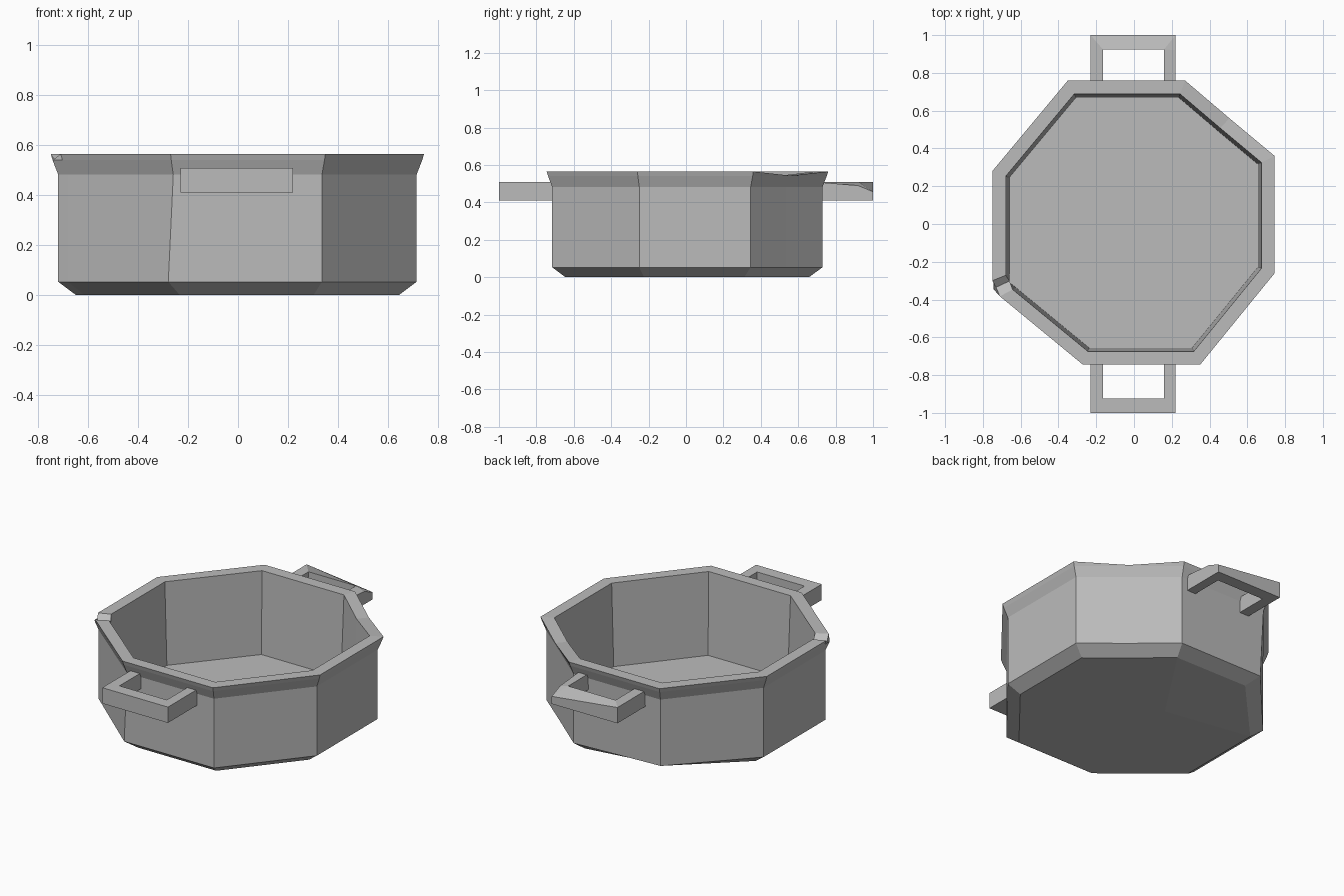
import bpy, bmesh

cube = bpy.data.objects.get("Cube")
if cube:
    bpy.data.objects.remove(cube, do_unlink=True)

metal = bpy.data.materials.new("worn_grey_metal")
metal.use_nodes = True
grey = (0.5, 0.5, 0.5, 1)
metal.diffuse_color = grey
metal.node_tree.nodes["Principled BSDF"].inputs["Base Color"].default_value = grey


def make_object(name, bm):
    bmesh.ops.recalc_face_normals(bm, faces=bm.faces)
    mesh = bpy.data.meshes.new(name)
    bm.to_mesh(mesh)
    bm.free()
    mesh.materials.append(metal)
    obj = bpy.data.objects.new(name, mesh)
    bpy.context.collection.objects.link(obj)
    return obj


# Uneven octagon outline, with extra points for the rim dent and the rim chip
outline = [(-.35, .76), (.27, .76), (.505, .56), (.745, .36), (.745, -.26), (.35, -.745),
           (-.27, -.745), (-.71, -.383), (-.75, -.35), (-.75, -.30), (-.75, .28)]
BACK, DENT, FRONT, CHIP = 0, 2, 6, 8

# Wall section from the underside, over the rim and down to the floor: scale, height
section = [(.865, 0), (.96, .053), (.96, .482), (.99, .54), (1, .565), (.905, .565), (.88, .055)]


def pot_point(level, i):
    s, z = section[level]
    x, y = outline[i][0] * s, outline[i][1] * s
    if level in (4, 5):
        if i == DENT:
            z -= .022
        elif i == CHIP:
            x, y, z = x + .02, y + .015, z - .03
    if level == 0 and i == BACK:      # knocked lower corner
        x, y, z = x + .015, y - .03, z + .025
    if level == 1 and i == BACK:
        x, y, z = x + .01, y - .015, z + .01
    if level == 1 and i == FRONT:     # slightly leaning edge
        x -= .02
    return x, y, z


# Pot body
bm = bmesh.new()
rings = [[bm.verts.new(pot_point(k, i)) for i in range(len(outline))] for k in range(len(section))]
count = len(outline)
for low, high in zip(rings, rings[1:]):
    for i in range(count):
        j = (i + 1) % count
        bm.faces.new((low[i], low[j], high[j], high[i]))
bm.faces.new(rings[-1])
centre = bm.verts.new((-.1, .15, 0))
for i in range(count):
    bm.faces.new((rings[0][i], rings[0][(i + 1) % count], centre))
make_object("pot_body", bm)


# Square loop handles
def add_handle(name, side, bent):
    profile = [(-.23, .71), (-.23, 1), (.22, 1), (.22, .92), (.22, .71),
               (.16, .71), (.16, .925), (-.165, .925), (-.165, .71)]
    bm = bmesh.new()
    bottom = [bm.verts.new((x, y * side, .41)) for x, y in profile]
    top = [bm.verts.new((x, y * side, .508)) for x, y in profile]
    if bent:
        top[2].co.z = .457
        top[3].co.z = .49
    n = len(profile)
    for i in range(n):
        j = (i + 1) % n
        bm.faces.new((bottom[i], bottom[j], top[j], top[i]))
    # Left bar, cross bar and right bar on each side
    for ring in (bottom, top):
        for bar in ((0, 1, 7, 8), (1, 2, 6, 7), (2, 3, 6), (3, 4, 5, 6)):
            bm.faces.new([ring[i] for i in bar])
    make_object(name, bm)


add_handle("front_handle", -1, False)
add_handle("back_handle", 1, True)
